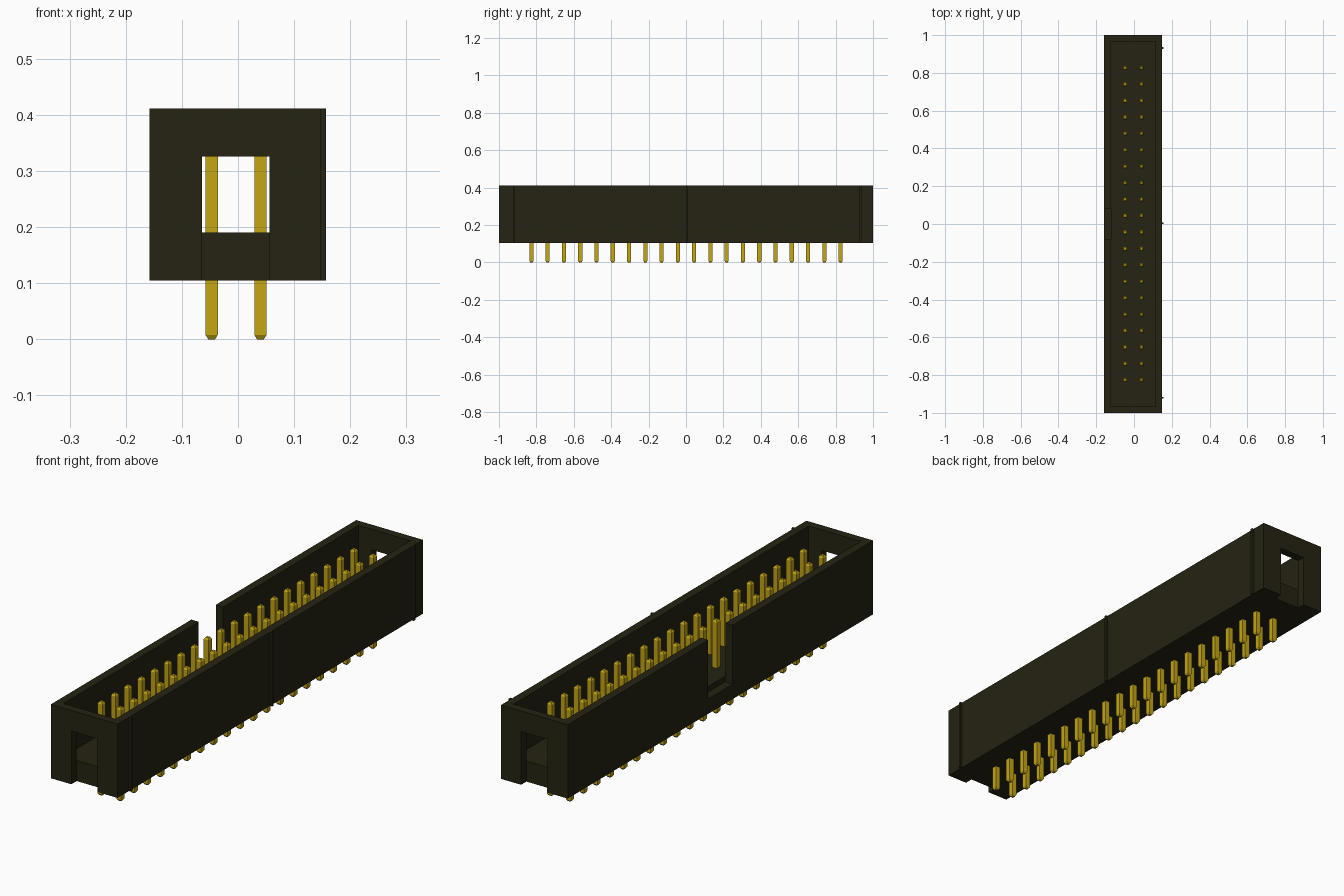
import bpy, bmesh
from mathutils import Vector

cube = bpy.data.objects.get("Cube")
if cube:
    bpy.data.objects.remove(cube, do_unlink=True)

CX = -0.005                  # centre of the housing across its width
X0, X1 = -0.158, 0.148       # housing sides
Z0, Z1 = 0.105, 0.411        # housing bottom and rim
FLOOR = 0.19
WALL = 0.034


def material(name, rgb):
    m = bpy.data.materials.new(name)
    m.use_nodes = True
    color = (*rgb, 1)
    m.diffuse_color = color
    m.node_tree.nodes["Principled BSDF"].inputs["Base Color"].default_value = color
    return m


black = material("black plastic", (0.019, 0.017, 0.006))
gold = material("gold metal", (0.55, 0.38, 0.007))


def make_object(name, bm, mat):
    bmesh.ops.recalc_face_normals(bm, faces=bm.faces)
    mesh = bpy.data.meshes.new(name)
    bm.to_mesh(mesh)
    bm.free()
    mesh.materials.append(mat)
    obj = bpy.data.objects.new(name, mesh)
    bpy.context.collection.objects.link(obj)
    return obj


def box(name, lo, hi, mat=black):
    lo, hi = Vector(lo), Vector(hi)
    bm = bmesh.new()
    bmesh.ops.create_cube(bm, size=1)
    for v in bm.verts:
        v.co = (lo + hi) / 2 + v.co * (hi - lo)
    return make_object(name, bm, mat)


# Housing: a block with a cavity, end slots and a keying notch cut out
housing = box("housing", (X0, -1, Z0), (X1, 1, Z1))
cutters = [
    box("cavity_cutter", (X0 + WALL, -1 + WALL, FLOOR), (X1 - WALL, 1 - WALL, 0.6)),
    box("key_notch_cutter", (-0.3, -0.08, 0.167), (X0 + WALL + 0.001, 0.08, 0.6)),
]
for side, s in (("front", -1), ("back", 1)):
    ys = sorted((s * (1 - WALL - 0.001), s * 1.1))
    cutters.append(box(side + "_slot_cutter", (-0.064, ys[0], 0), (0.056, ys[1], 0.326)))

for c in cutters:
    c.hide_render = True
    mod = housing.modifiers.new(c.name, 'BOOLEAN')
    mod.operation = 'DIFFERENCE'
    mod.solver = 'EXACT'
    mod.object = c

# Bake the cuts and drop the cutters
bpy.context.view_layer.update()
baked = bpy.data.meshes.new_from_object(
    housing.evaluated_get(bpy.context.evaluated_depsgraph_get()))
housing.modifiers.clear()
housing.data = baked
for c in cutters:
    bpy.data.objects.remove(c, do_unlink=True)

# Thin ribs on the left wall
for name, y in (("front", -0.92), ("middle", 0.004), ("back", 0.932)):
    box(name + "_rib", (X1 - 0.005, y - 0.005, Z0), (0.157, y + 0.005, Z1))

# Square contact pin with tapered tips, as stacked square rings
bm = bmesh.new()
rings = []
for half, z in ((0.006, 0), (0.011, 0.008), (0.011, 0.38), (0.006, 0.388)):
    rings.append([bm.verts.new((sx * half, sy * half, z))
                  for sx, sy in ((-1, -1), (1, -1), (1, 1), (-1, 1))])
for a, b in zip(rings, rings[1:]):
    for i in range(4):
        j = (i + 1) % 4
        bm.faces.new((a[i], a[j], b[j], b[i]))
bm.faces.new(rings[0])
bm.faces.new(rings[-1])
first = make_object("pin", bm, gold)

# Two rows of twenty pins sharing one mesh
PITCH = 0.087
for row in range(2):
    for n in range(20):
        pin = first if row == n == 0 else bpy.data.objects.new("pin", first.data)
        pin.name = f"pin_{row + 1}_{n + 1}"
        pin.location = (-0.0035 + (row - 0.5) * PITCH, (n - 9.5) * PITCH, 0)
        if pin is not first:
            bpy.context.collection.objects.link(pin)
